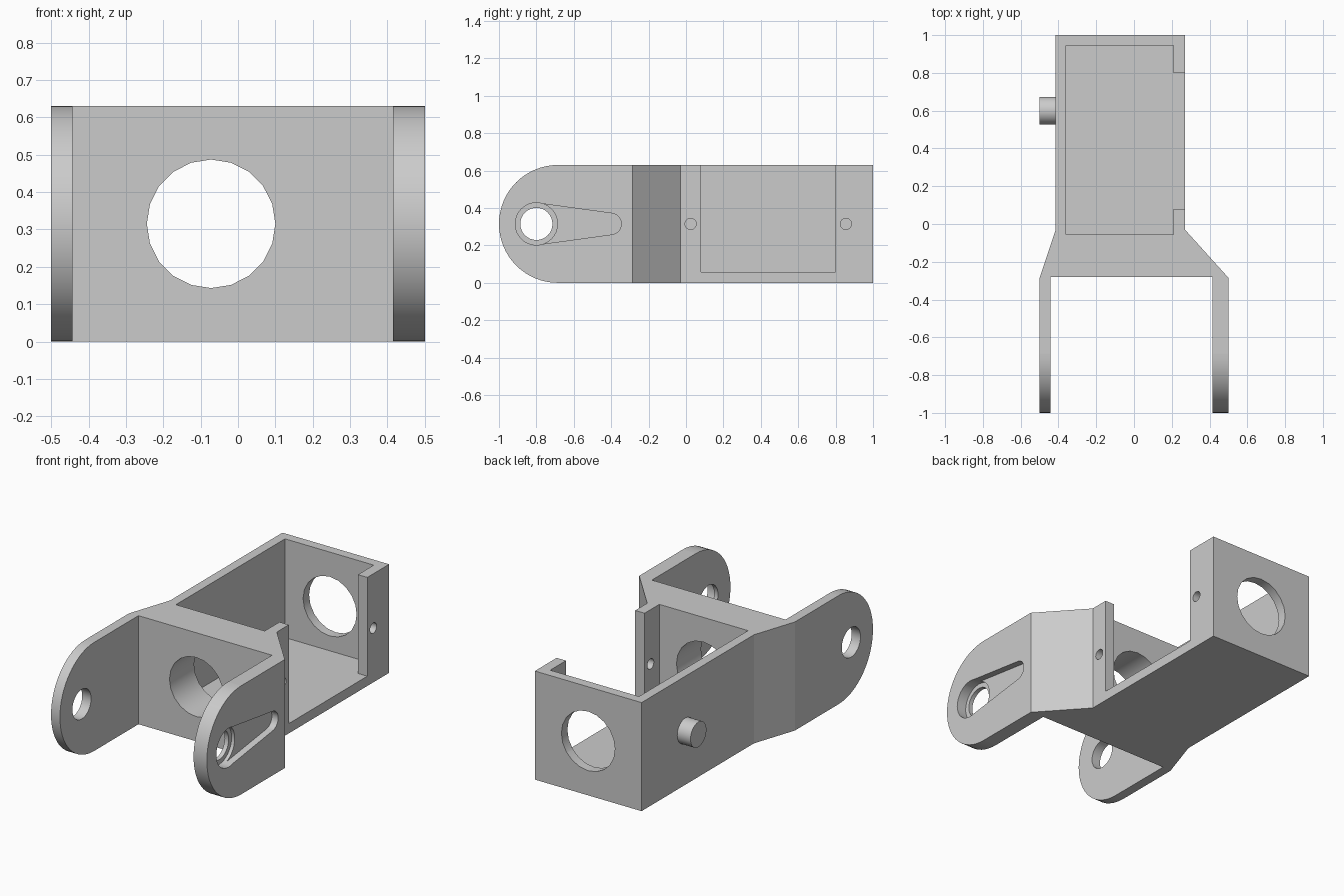
import bpy, bmesh
from math import sin, cos, pi, radians
from mathutils import Vector

if "Cube" in bpy.data.objects:
    bpy.data.objects.remove(bpy.data.objects["Cube"])

HEIGHT = 0.63
MID = HEIGHT / 2

grey = bpy.data.materials.new("light grey")
grey.use_nodes = True
grey.diffuse_color = (0.6, 0.6, 0.6, 1)
grey.node_tree.nodes["Principled BSDF"].inputs["Base Color"].default_value = (0.6, 0.6, 0.6, 1)


def prism(name, points, axis, low, high):
    """Extrude a 2D outline along an axis; the outline uses the other two axes in order."""
    def place(u, v, w):
        return {"x": (w, u, v), "y": (u, w, v), "z": (u, v, w)}[axis]
    bm = bmesh.new()
    face = bm.faces.new([bm.verts.new(place(u, v, low)) for u, v in points])
    ext = bmesh.ops.extrude_face_region(bm, geom=[face])
    moved = [g for g in ext["geom"] if isinstance(g, bmesh.types.BMVert)]
    bmesh.ops.translate(bm, verts=moved, vec=Vector(place(0, 0, high - low)))
    bmesh.ops.recalc_face_normals(bm, faces=bm.faces)
    mesh = bpy.data.meshes.new(name)
    bm.to_mesh(mesh)
    bm.free()
    mesh.materials.append(grey)
    obj = bpy.data.objects.new(name, mesh)
    bpy.context.scene.collection.objects.link(obj)
    return obj


def arc(u, v, r, start, end, n):
    steps = [radians(start + (end - start) * i / n) for i in range(n + 1)]
    return [(u + r * cos(a), v + r * sin(a)) for a in steps]


def circle(u, v, r, n=32):
    return arc(u, v, r, 0, 360, n)[:-1]


def rect(u0, u1, v0, v1):
    return [(u0, v0), (u1, v0), (u1, v1), (u0, v1)]


def cut(target, points, axis, low, high):
    """Subtract a prism from the target and discard the cutter."""
    cutter = prism("cutter", points, axis, low, high)
    mod = target.modifiers.new("cut", "BOOLEAN")
    mod.operation = "DIFFERENCE"
    mod.solver = "EXACT"
    mod.object = cutter
    bpy.context.view_layer.update()
    graph = bpy.context.evaluated_depsgraph_get()
    mesh = bpy.data.meshes.new_from_object(target.evaluated_get(graph))
    target.modifiers.clear()
    target.data = mesh
    bpy.data.objects.remove(cutter)


def shade(obj):
    bpy.ops.object.select_all(action="DESELECT")
    obj.select_set(True)
    bpy.context.view_layer.objects.active = obj
    bpy.ops.object.shade_smooth_by_angle(angle=radians(30))
    for poly in obj.data.polygons:
        if poly.area > 0.03:
            poly.use_smooth = False


# Bracket body: box, flared neck and two fork arms
bracket = prism("bracket", [
    (-0.415, 1), (0.27, 1), (0.27, -0.03), (0.5, -0.285), (0.5, -1), (0.415, -1),
    (0.415, -0.28), (-0.443, -0.28), (-0.443, -1), (-0.5, -1), (-0.5, -0.285),
    (-0.415, -0.03)], "z", 0, HEIGHT)

# Rounded arm ends
cut(bracket, [(-1.2, -0.2), (-0.685, -0.2)] + arc(-0.685, MID, MID, 270, 90, 32)
    + [(-0.685, 0.8), (-1.2, 0.8)], "x", -0.6, 0.6)

# Open pocket and side opening
cut(bracket, rect(-0.36, 0.21, -0.055, 0.945), "z", 0.057, 0.8)
cut(bracket, rect(0.08, 0.8, 0.057, 0.8), "x", 0.1, 0.4)

# Large holes through the neck and the back wall
cut(bracket, circle(-0.072, MID, 0.172, 20), "y", -0.4, 1.1)

# Pivot holes through both arms
cut(bracket, circle(-0.8, MID, 0.086), "x", -0.6, 0.6)

# Tapered recess and deeper round seat on the left arm
cut(bracket, [(-0.8, MID - 0.112)] + arc(-0.403, MID, 0.057, -82, 82, 16)
    + [(-0.8, MID + 0.112)], "x", 0.46, 0.6)
cut(bracket, circle(-0.8, MID, 0.113), "x", 0.44, 0.6)

# Screw holes in the side tabs
for y in (0.025, 0.855):
    cut(bracket, circle(y, MID, 0.03, 24), "x", 0.15, 0.35)

shade(bracket)

# Pivot peg on the right wall
peg = prism("pivot_peg", circle(0.6, MID, 0.073), "x", -0.5, -0.4)
shade(peg)
